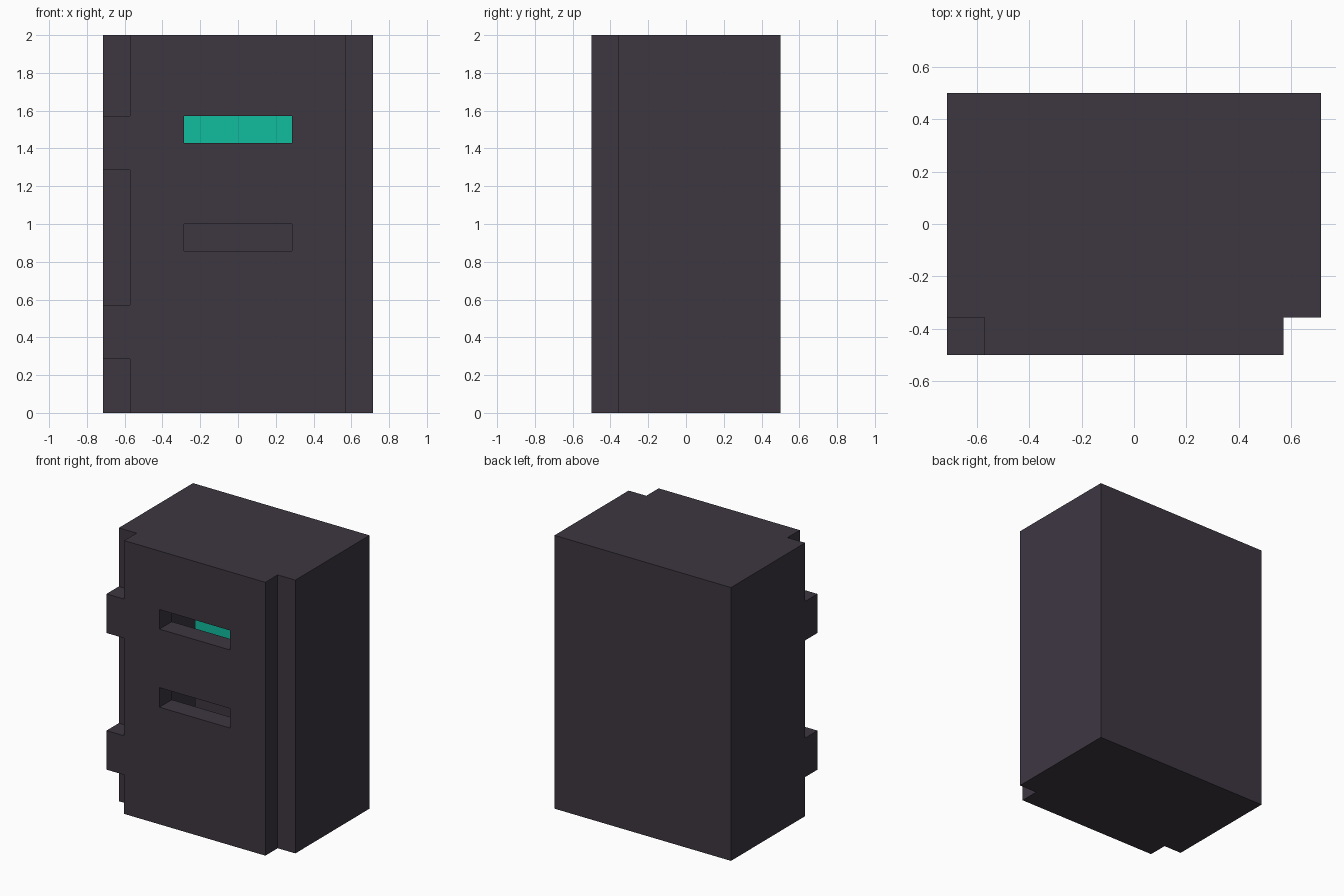
import bpy

if "Cube" in bpy.data.objects:
    bpy.data.objects.remove(bpy.data.objects["Cube"])

U = 1 / 7  # grid unit of the blocky design


def material(name, rgb):
    m = bpy.data.materials.new(name)
    m.diffuse_color = (*rgb, 1)
    m.use_nodes = True
    m.node_tree.nodes["Principled BSDF"].inputs["Base Color"].default_value = m.diffuse_color
    return m


DARK = material("dark plum metal", (0.047, 0.038, 0.053))
TEAL = material("teal", (0.005, 0.51, 0.345))


def box(name, x, y, z, mat, helper=False):
    """Box from (min, max) ranges given in grid units."""
    bpy.ops.mesh.primitive_cube_add(size=1)
    o = bpy.context.object
    o.name = name
    for v in o.data.vertices:
        v.co = [(r[0] if c < 0 else r[1]) * U for c, r in zip(v.co, (x, y, z))]
    o.data.materials.append(mat)
    o.hide_render = helper
    return o


def boolean(target, tool, operation):
    """Apply a boolean and remove the tool object."""
    m = target.modifiers.new(operation.lower(), 'BOOLEAN')
    m.operation, m.solver, m.object = operation, 'EXACT', tool
    bpy.context.view_layer.objects.active = target
    bpy.ops.object.modifier_apply(modifier=m.name)
    bpy.data.objects.remove(tool, do_unlink=True)


# Hollow cabinet, open at the front behind the door
cabinet = box("cabinet_body", (-5, 5), (-2.5, 3.5), (0, 14), DARK)
boolean(cabinet, box("cavity_cutter", (-4, 4), (-3, 2.5), (1, 13), DARK, True), 'DIFFERENCE')

# Door with two flush hinges on the left and two view slots
door = box("door", (-4, 4), (-3.5, -2.5), (0, 14), DARK)
for z in (2, 9):
    boolean(door, box("hinge", (-5, -4), (-3.5, -2.5), (z, z + 2), DARK, True), 'UNION')
for z in (6, 10):
    boolean(door, box("slot_cutter", (-2, 2), (-4, -2), (z, z + 1), DARK, True), 'DIFFERENCE')

# Contents seen through the slots: teal upper block, dark lower block
box("inner_upper_block", (-3.5, 3.5), (1.5, 2.5), (7.2, 13), TEAL)
box("inner_lower_block", (-3.5, 3.5), (1.5, 2.5), (1, 7.2), DARK)
